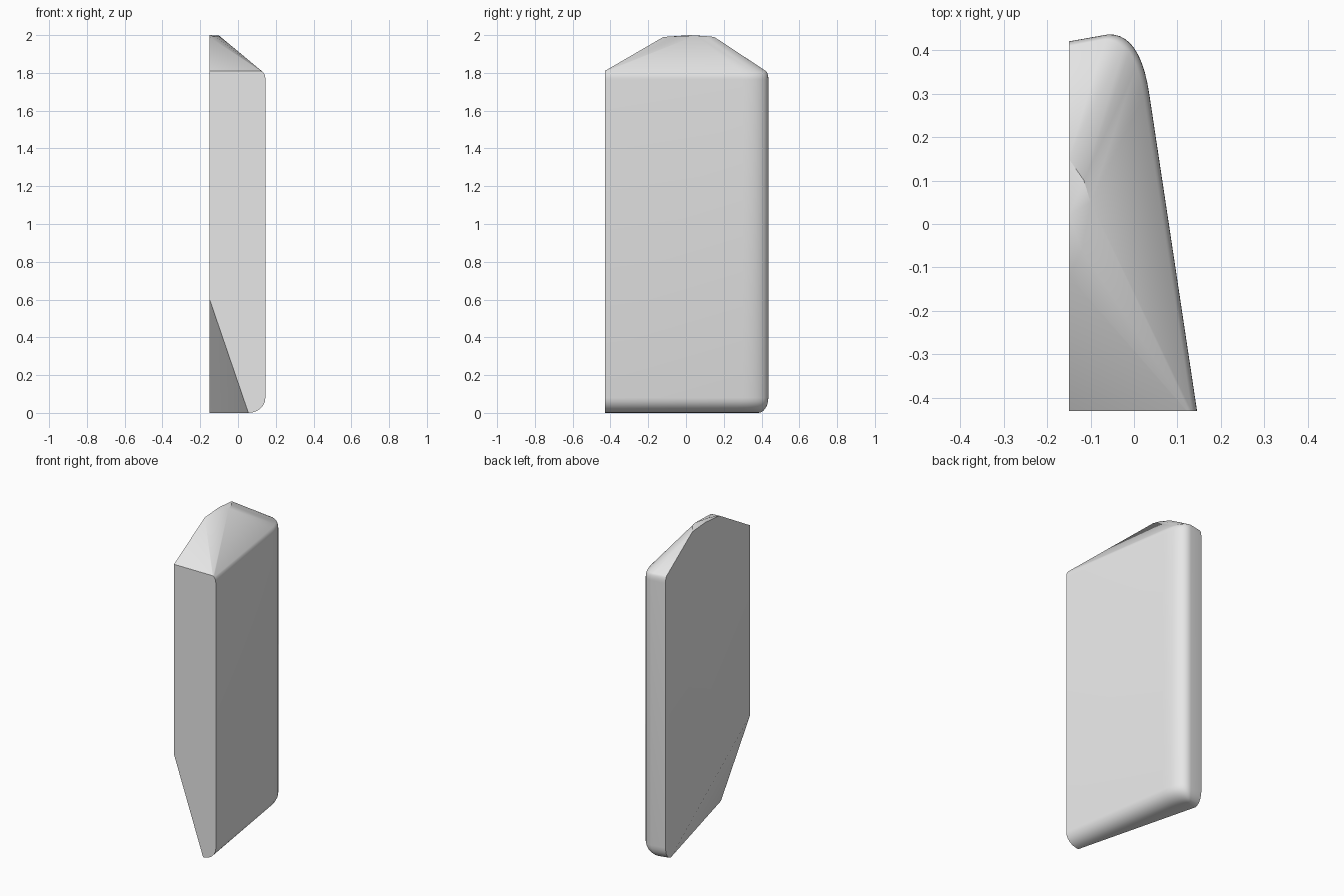
import bpy
import bmesh
import math

cube = bpy.data.objects.get("Cube")
if cube:
    bpy.data.objects.remove(cube, do_unlink=True)

grey = bpy.data.materials.new("plain grey")
grey.use_nodes = True
colour = (0.8, 0.8, 0.8, 1)
grey.diffuse_color = colour
grey.node_tree.nodes["Principled BSDF"].inputs["Base Color"].default_value = colour

INNER, FRONT = -0.15, -0.43


def plan(inset, steps=10):
    """Outline of the tapered side wall and rounded back corner."""
    dy = inset * 0.6
    start = (0.035 - inset, 0.30 - dy)
    corner = (0.014 - inset, 0.44 - dy)
    end = (-0.06 - inset * 0.4, 0.436 - dy)
    pts = [(0.145 - inset, FRONT)]
    for i in range(steps + 1):
        t = i / steps
        pts.append(tuple((1 - t) ** 2 * a + 2 * t * (1 - t) * b + t * t * c
                         for a, b, c in zip(start, corner, end)))
    pts.append((INNER, 0.42 - dy))
    return pts


def rounded_rings(edge_z, inset, height, direction, steps=6):
    """Stacked outlines that roll the wall over at one end."""
    for i in range(steps + 1):
        a = math.pi / 2 * i / steps
        z = edge_z - direction * height * (1 - math.sin(a))
        for x, y in plan(inset * (1 - math.cos(a))):
            yield (x, y, z)


# Body: rolled lower edge, rolled upper edge, slanted lower front corner
points = list(rounded_rings(0.0, 0.09, 0.08, -1))
points += rounded_rings(1.81, 0.025, 0.045, 1)
points += [(INNER, FRONT, 0.6), (INNER, FRONT, 1.81)]

# Peak: small faceted plateau against the flat inner side
points += [(INNER, -0.12, 1.99), (-0.12, -0.06, 1.993), (-0.10, 0.05, 1.997),
           (-0.115, 0.10, 1.995), (INNER, 0.15, 1.99), (INNER, 0.02, 2.0)]

bm = bmesh.new()
for p in points:
    bm.verts.new(p)
bmesh.ops.remove_doubles(bm, verts=bm.verts, dist=0.0005)
bmesh.ops.convex_hull(bm, input=bm.verts)
bmesh.ops.delete(bm, geom=[v for v in bm.verts if not v.link_faces], context='VERTS')
bmesh.ops.dissolve_limit(bm, angle_limit=math.radians(0.5),
                         verts=bm.verts, edges=bm.edges)
bmesh.ops.recalc_face_normals(bm, faces=bm.faces)

mesh = bpy.data.meshes.new("tapered_slab")
bm.to_mesh(mesh)
bm.free()
mesh.materials.append(grey)
slab = bpy.data.objects.new("tapered_slab", mesh)
bpy.context.collection.objects.link(slab)

bpy.ops.object.select_all(action='DESELECT')
slab.select_set(True)
bpy.context.view_layer.objects.active = slab
bpy.ops.object.shade_smooth_by_angle(angle=math.radians(30))
